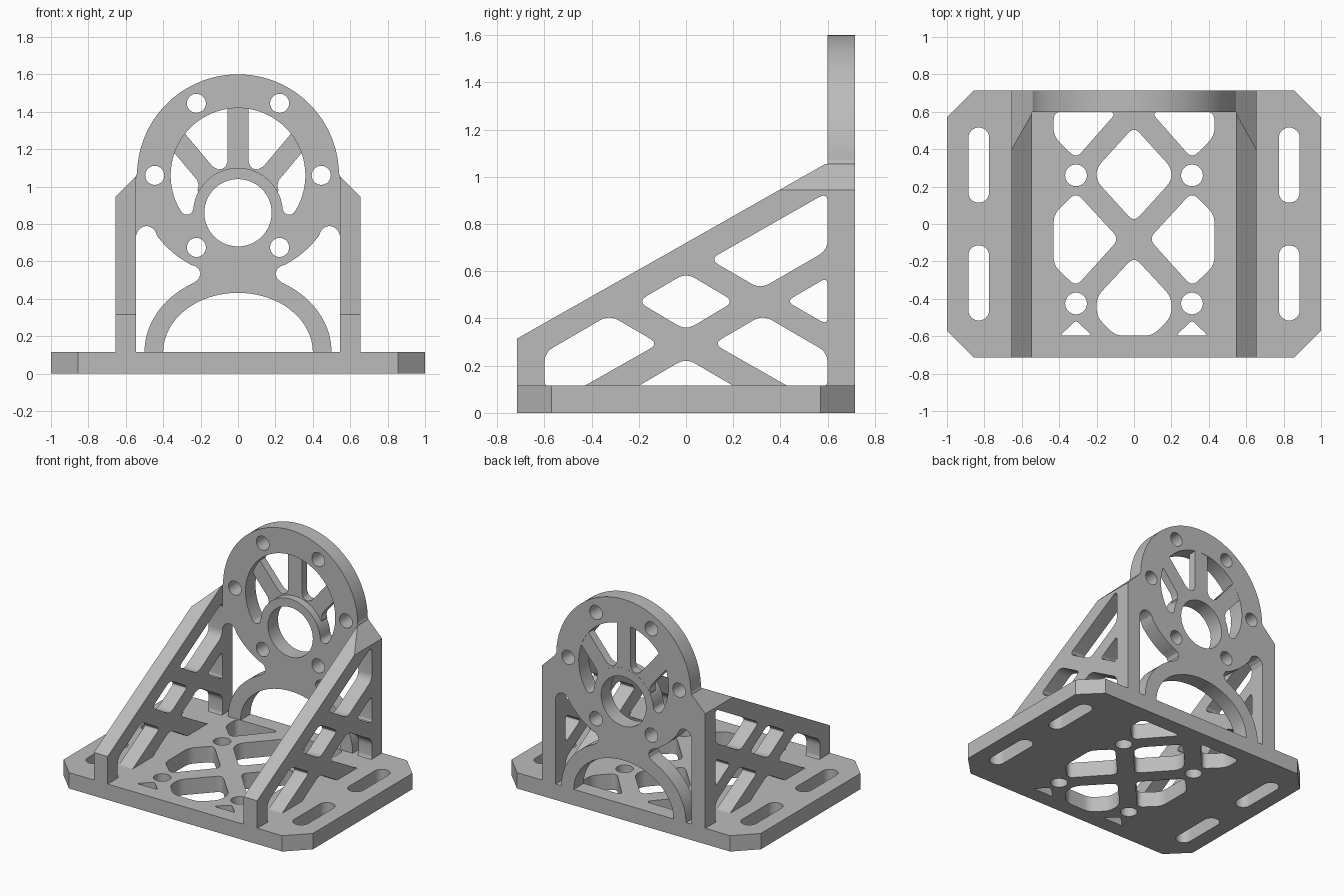
import bpy, bmesh
from math import sin, cos, pi, radians, atan2, hypot
from mathutils import Matrix, Vector

if "Cube" in bpy.data.objects:
    bpy.data.objects.remove(bpy.data.objects["Cube"])

grey = bpy.data.materials.new("machined grey")
grey.use_nodes = True
GREY = (0.5, 0.5, 0.5, 1)
grey.diffuse_color = GREY
grey.node_tree.nodes["Principled BSDF"].inputs["Base Color"].default_value = GREY

FLAT = Matrix.Identity(4)
FACING_FRONT = Matrix.Rotation(pi / 2, 4, "X")
FACING_SIDE = Matrix(((0, 0, 1, 0), (1, 0, 0, 0), (0, 1, 0, 0), (0, 0, 0, 1)))
T = 0.115        # plate thickness
HALF_Y = 0.715   # half depth of the base
WALL_Y = HALF_Y - T / 2


def arc(cx, cy, rx, start, end, n=24, ry=None):
    ry = ry or rx
    angles = [radians(start + (end - start) * i / n) for i in range(n + 1)]
    return [(cx + rx * cos(a), cy + ry * sin(a)) for a in angles]


def circle(cx, cy, r, n=40):
    return arc(cx, cy, r, 0, 360, n)[:-1]


def rounded(points, trim=0.045, n=6):
    """Replace every corner of a polygon with a short curve."""
    out = []
    pts = [Vector(p) for p in points]
    for i, p in enumerate(pts):
        ends = []
        for q in (pts[i - 1], pts[(i + 1) % len(pts)]):
            d = q - p
            ends.append(p + d.normalized() * min(trim, d.length * 0.48))
        a, b = ends
        for k in range(n + 1):
            t = k / n
            out.append(tuple(a * (1 - t) ** 2 + p * 2 * t * (1 - t) + b * t * t))
    return out


def flip(loop, sx=-1, sy=1):
    return [(x * sx, y * sy) for x, y in loop]


def plate(name, loops, thickness, turn, centre, cut=None):
    """Extrude an outline with holes; optionally slice off one side."""
    curve = bpy.data.curves.new(name, "CURVE")
    curve.dimensions, curve.fill_mode = "2D", "BOTH"
    curve.extrude = thickness / 2
    for loop in loops:
        spline = curve.splines.new("POLY")
        spline.points.add(len(loop) - 1)
        spline.use_cyclic_u = True
        for point, (x, y) in zip(spline.points, loop):
            point.co = (x, y, 0, 1)
    source = bpy.data.objects.new(name + " outline", curve)
    bpy.context.collection.objects.link(source)
    bpy.context.view_layer.update()
    graph = bpy.context.evaluated_depsgraph_get()
    mesh = bpy.data.meshes.new_from_object(source.evaluated_get(graph))
    bpy.data.objects.remove(source)

    bm = bmesh.new()
    bm.from_mesh(mesh)
    bm.transform(Matrix.Translation(centre) @ turn)
    bmesh.ops.remove_doubles(bm, verts=bm.verts, dist=0.0002)
    if cut:
        geom = bm.verts[:] + bm.edges[:] + bm.faces[:]
        bmesh.ops.bisect_plane(bm, geom=geom, plane_co=cut[0], plane_no=cut[1],
                               clear_outer=True)
        bmesh.ops.holes_fill(bm, edges=[e for e in bm.edges if e.is_boundary], sides=0)
    bmesh.ops.recalc_face_normals(bm, faces=bm.faces)
    bm.to_mesh(mesh)
    bm.free()

    obj = bpy.data.objects.new(name, mesh)
    bpy.context.collection.objects.link(obj)
    mesh.materials.clear()
    mesh.materials.append(grey)
    bpy.ops.object.select_all(action="DESELECT")
    obj.select_set(True)
    bpy.context.view_layer.objects.active = obj
    bpy.ops.object.shade_smooth_by_angle(angle=radians(25))
    return obj


# Base plate: chamfered rectangle with lattice openings, bolt holes and slots
c = 0.145
quarter = [(1, HALF_Y - c), (1 - c, HALF_Y)]
base = quarter + flip(quarter)[::-1] + flip(quarter, -1, -1) + flip(quarter, 1, -1)[::-1]
loops = [base,
         rounded([(0, .52), (-.2, .3), (-.2, .23), (0, .01), (.2, .23), (.2, .3)]),
         rounded([(0, -.175), (-.2, -.39), (-.2, -.495), (-.1, -.597),
                  (.1, -.597), (.2, -.495), (.2, -.39)])]
side_openings = [
    rounded([(.31, .17), (.43, .05), (.43, -.22), (.31, -.335), (.08, -.08)]),
    rounded([(.09, .6), (.43, .6), (.43, .47), (.31, .35)]),
    rounded([(.225, -.597), (.395, -.597), (.31, -.515)], 0.02),
    circle(.31, .26, .058), circle(.31, -.425, .058)]
for y in (-.315, .315):
    side_openings.append(arc(.83, y + .145, .056, 0, 180, 16)
                         + arc(.83, y - .145, .056, 180, 360, 16))
for loop in side_openings:
    loops += [loop, flip(loop)]
plate("base_plate", loops, T, FLAT, (0, 0, T / 2))

# Side brackets: sloped trusses with the outer top corner chamfered
outline = [(-HALF_Y, .02), (HALF_Y, .02), (HALF_Y, 1.06), (.6, 1.06), (-HALF_Y, .315)]
low = 0.1
end_bay = rounded([(-.6, .255), (-.325, .415), (-.115, .293), (-.455, low), (-.6, low)])
truss = [outline, end_bay, flip(end_bay),
         rounded([(-.205, .472), (0, .593), (.205, .472), (0, .35)]),
         rounded([(.1, .65), (.6, .935), (.6, .69), (.315, .525)]),
         rounded([(.425, .473), (.6, .575), (.6, .372)], 0.035),
         rounded([(-.225, low), (0, .232), (.225, low)])]
for side, name in ((1, "left"), (-1, "right")):
    plate(name + "_bracket", truss, .11, FACING_SIDE, (side * .6, 0, 0),
          cut=((side * .655, 0, .945), (side, 0, 1)))

# Mounting face: ring above a neck standing on an arch, as a mirrored half outline
RING_Z, HUB_Z = 1.06, .86
half = arc(0, .115, .4, 90, 0, 24, ry=.317) + [(.4, .08), (.5, .08)]
half += arc(0, .115, .5, 0, 58, 16, ry=.42)
half += [(.235, .486), (.21, .507), (.2, .535), (.21, .56), (.228, .574)]
half += arc(0, RING_Z, .54, -62, -37, 10)
half += [(.445, .766), (.465, .783), (.487, .79), (.51, .785), (.532, .768), (.545, .74)]
half += [(.545, RING_Z)] + arc(0, RING_Z, .54, 1, 90, 36)
face = half + flip(half)[::-1][1:-1]

# Crescent window between ring and hub, with round tips tangent to both
RING_R, HUB_R, TIP = .36, .24, .035
tip_z = (RING_Z + HUB_Z) / 2 + ((HUB_R + TIP) ** 2 - (RING_R - TIP) ** 2) / (2 * (RING_Z - HUB_Z))
tip_x = ((HUB_R + TIP) ** 2 - (tip_z - HUB_Z) ** 2) ** .5
ring_a = atan2(tip_z - RING_Z, tip_x) * 180 / pi
hub_a = atan2(tip_z - HUB_Z, tip_x) * 180 / pi
window = arc(0, RING_Z, RING_R, 90, ring_a, 32)
window += arc(tip_x, tip_z, TIP, ring_a, hub_a - 180, 10)[1:]
window += arc(0, HUB_Z, HUB_R, hub_a, 90, 20)[1:]
window += flip(window)[::-1][1:-1]

bolts = [circle(.445 * cos(i * pi / 3), RING_Z + .445 * sin(i * pi / 3), .051, 28)
         for i in range(6)]
plate("mounting_face", [face, window, circle(0, HUB_Z, .18, 56)] + bolts, T,
      FACING_FRONT, (0, WALL_Y, 0))

# Spokes: recessed from the front, flared where they meet the hub
for name, angle in (("left", -40), ("middle", 0), ("right", 40)):
    reach = .575 if angle == 0 else .51
    edge = [(.09, .215), (.088, .232), (.067, .247), (.055, .275), (.055, reach)]
    a = radians(angle)
    spoke = [(x * cos(a) - y * sin(a), HUB_Z + x * sin(a) + y * cos(a))
             for x, y in edge + flip(edge)[::-1]]
    plate(name + "_spoke", [spoke], .06, FACING_FRONT, (0, HALF_Y - .031, 0))
